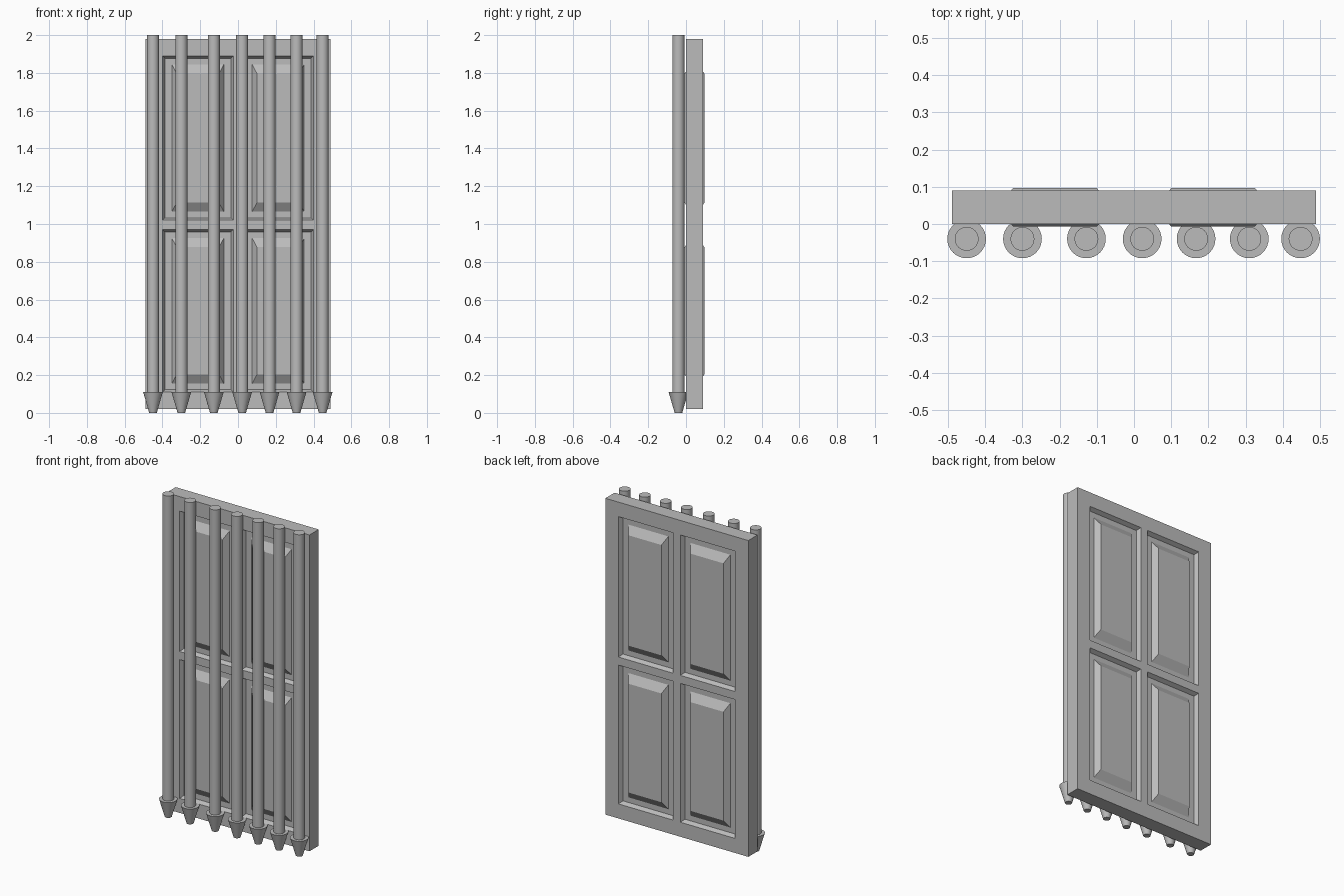
import bpy, bmesh

cube = bpy.data.objects.get("Cube")
if cube:
    bpy.data.objects.remove(cube, do_unlink=True)

# Single flat grey
grey = bpy.data.materials.new("plain_grey")
grey.use_nodes = True
COLOR = (0.5, 0.5, 0.5, 1)
grey.diffuse_color = COLOR
grey.node_tree.nodes["Principled BSDF"].inputs["Base Color"].default_value = COLOR


def make_object(name, bm):
    bmesh.ops.remove_doubles(bm, verts=bm.verts, dist=0.0001)
    bmesh.ops.recalc_face_normals(bm, faces=bm.faces)
    mesh = bpy.data.meshes.new(name)
    bm.to_mesh(mesh)
    bm.free()
    mesh.materials.append(grey)
    obj = bpy.data.objects.new(name, mesh)
    bpy.context.collection.objects.link(obj)
    return obj


# Door leaf: rails and stiles around four raised panels on each face
THICK = 0.09
XS = [-0.49, -0.4, -0.025, 0.025, 0.4, 0.49]
ZS = [0.02, 0.11, 0.97, 1.02, 1.89, 1.98]
# Panel moulding steps: inset in x, inset in z, depth below the face
STEPS = [(0, 0, 0), (0.013, 0.013, 0.025), (0.05, 0.045, 0.025), (0.075, 0.093, -0.007)]


def rectangle(bm, x0, x1, z0, z1, y):
    return [bm.verts.new((x, y, z)) for x, z in ((x0, z0), (x1, z0), (x1, z1), (x0, z1))]


def add_panel(bm, x0, x1, z0, z1, y, inward):
    rings = [rectangle(bm, x0 + dx, x1 - dx, z0 + dz, z1 - dz, y + inward * d)
             for dx, dz, d in STEPS]
    for a, b in zip(rings, rings[1:]):
        for i in range(4):
            j = (i + 1) % 4
            bm.faces.new((a[i], a[j], b[j], b[i]))
    bm.faces.new(rings[-1])


bm = bmesh.new()
for y, inward in ((0, 1), (THICK, -1)):
    for i in range(5):
        for k in range(5):
            cell = (XS[i], XS[i + 1], ZS[k], ZS[k + 1], y)
            if i % 2 and k % 2:
                add_panel(bm, *cell, inward)
            else:
                bm.faces.new(rectangle(bm, *cell))
bmesh.ops.remove_doubles(bm, verts=bm.verts, dist=0.0001)
# Close the outer edges between the two faces
bmesh.ops.bridge_loops(bm, edges=[e for e in bm.edges if e.is_boundary])
bmesh.ops.dissolve_limit(bm, angle_limit=0.01, verts=bm.verts, edges=bm.edges)
make_object("panelled_door", bm)


# Security bars with tapered feet
def turned(name, x, profile, sides=32):
    bm = bmesh.new()
    for (r0, z0), (r1, z1) in zip(profile, profile[1:]):
        ret = bmesh.ops.create_cone(bm, cap_ends=True, segments=sides,
                                    radius1=r0, radius2=r1, depth=z1 - z0)
        bmesh.ops.translate(bm, verts=ret["verts"], vec=(x, -0.04, (z0 + z1) / 2))
    obj = make_object(name, bm)
    bpy.ops.object.select_all(action="DESELECT")
    obj.select_set(True)
    bpy.context.view_layer.objects.active = obj
    bpy.ops.object.shade_smooth_by_angle()


for n, x in enumerate((-0.45, -0.3, -0.128, 0.022, 0.167, 0.31, 0.448), 1):
    turned(f"bar_{n}", x, [(0.032, 0.11), (0.032, 2.0)])
    turned(f"bar_foot_{n}", x, [(0.02, 0), (0.052, 0.11)])
